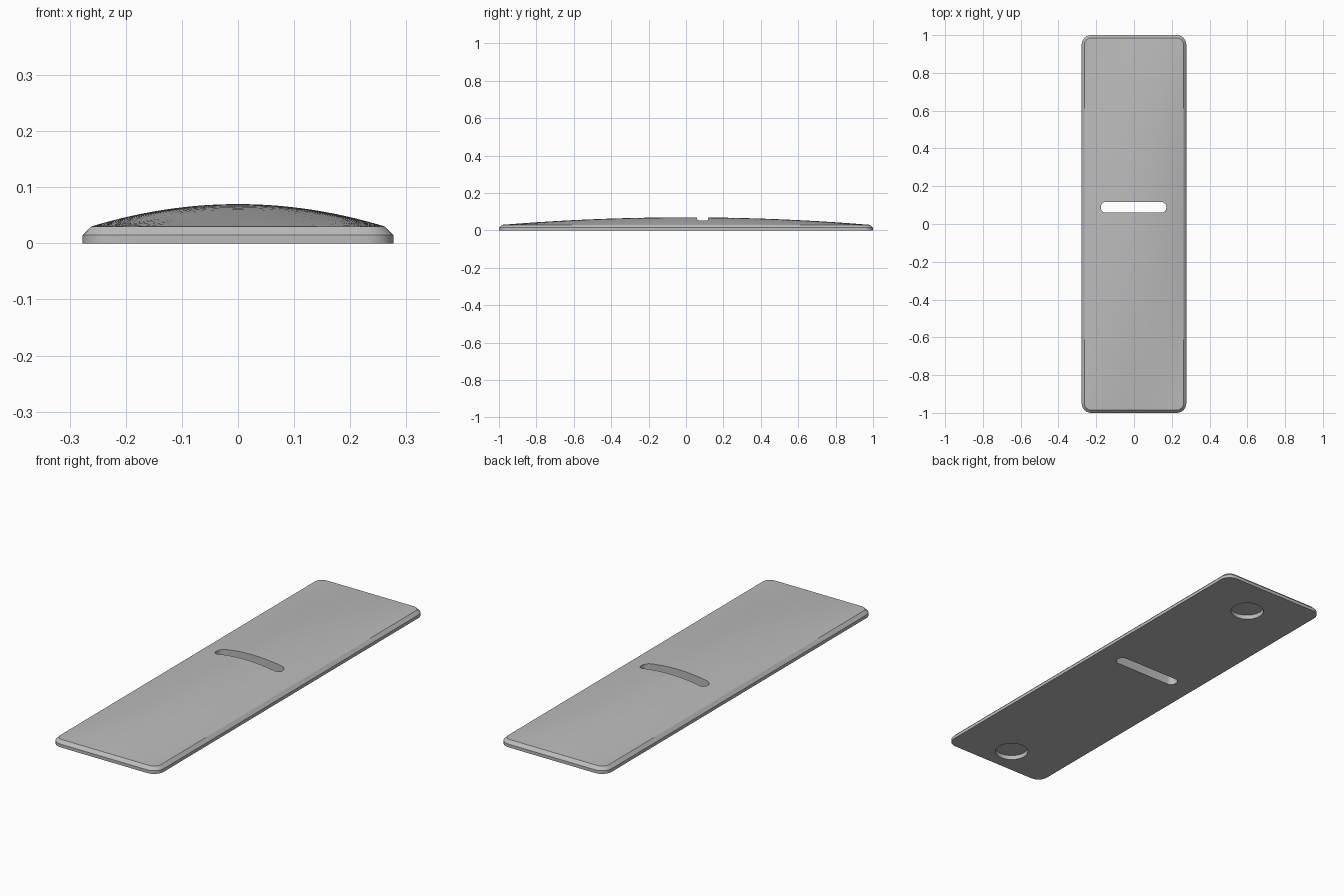
import bpy, bmesh, math

cube = bpy.data.objects.get("Cube")
if cube:
    bpy.data.objects.remove(cube, do_unlink=True)

HALF_W, HALF_L, CORNER = 0.277, 1.0, 0.05
CHAMFER, RIM_Z, RISE = 0.015, 0.03, 0.04

grey = bpy.data.materials.new("plain_grey")
grey.use_nodes = True
grey.diffuse_color = (0.5, 0.5, 0.5, 1)
grey.node_tree.nodes["Principled BSDF"].inputs["Base Color"].default_value = (0.5, 0.5, 0.5, 1)


def outline(w, l, r, x_steps=1, y_steps=1, arc=6):
    """Rounded rectangle, counter-clockwise, with subdivided sides."""
    corners = []
    for i, (sx, sy) in enumerate([(1, 1), (-1, 1), (-1, -1), (1, -1)]):
        angles = [math.pi / 2 * (i + k / arc) for k in range(arc + 1)]
        corners.append([(sx * (w - r) + r * math.cos(a),
                         sy * (l - r) + r * math.sin(a)) for a in angles])
    points = []
    for i, corner in enumerate(corners):
        points += corner
        (ax, ay), (bx, by) = corner[-1], corners[(i + 1) % 4][0]
        steps = x_steps if i % 2 == 0 else y_steps
        for k in range(1, steps):
            t = k / steps
            points.append((ax + (bx - ax) * t, ay + (by - ay) * t))
    return points


def loft(name, rings, apex=None):
    """Closed solid through stacked rings, capped flat or with an apex."""
    bm = bmesh.new()
    loops = [[bm.verts.new(p) for p in ring] for ring in rings]
    n = len(loops[0])
    bm.faces.new(loops[0][::-1])
    for low, high in zip(loops, loops[1:]):
        for i in range(n):
            j = (i + 1) % n
            bm.faces.new((low[i], low[j], high[j], high[i]))
    if apex:
        tip = bm.verts.new(apex)
        for i in range(n):
            bm.faces.new((loops[-1][i], loops[-1][(i + 1) % n], tip))
    else:
        bm.faces.new(loops[-1])
    mesh = bpy.data.meshes.new(name)
    bm.to_mesh(mesh)
    bm.free()
    mesh.materials.append(grey)
    obj = bpy.data.objects.new(name, mesh)
    bpy.context.collection.objects.link(obj)
    return obj


def prism(name, points, x, y, z0, z1):
    return loft(name, [[(x + px, y + py, z) for px, py in points] for z in (z0, z1)])


# Plate: straight wall, chamfered rim, then a gently domed top
W, L = HALF_W - CHAMFER, HALF_L - CHAMFER


def dome(x, y):
    return RIM_Z + RISE * max(0, 1 - (x / W) ** 2) * max(0, 1 - (y / L) ** 2)


base = outline(HALF_W, HALF_L, CORNER, 10, 24)
top = outline(W, L, CORNER - CHAMFER, 10, 24)
rings = [[(x, y, z) for x, y in base] for z in (0, RIM_Z - CHAMFER)]
for k in range(14):
    s = 1 - k / 14
    rings.append([(x * s, y * s, dome(x * s, y * s)) for x, y in top])
plate = loft("strap_plate", rings, (0, 0, dome(0, 0)))

# Cutters: cross slot through the plate, two round recesses underneath
circle = outline(0.074, 0.074, 0.074 - 1e-4, arc=10)
cutters = [
    prism("slot_cutter", outline(0.173, 0.0285, 0.026), -0.002, 0.0885, -0.1, 0.2),
    prism("back_recess_cutter", circle, 0, 0.805, -0.05, 0.021),
    prism("front_recess_cutter", circle, 0, -0.87, -0.05, 0.021),
]

bpy.context.view_layer.objects.active = plate
for cutter in cutters:
    cutter.hide_render = True
    mod = plate.modifiers.new(cutter.name, "BOOLEAN")
    mod.operation, mod.solver, mod.object = "DIFFERENCE", "EXACT", cutter
    bpy.ops.object.modifier_apply(modifier=mod.name)
    bpy.data.objects.remove(cutter, do_unlink=True)

# Smooth dome with crisp rims
bpy.ops.object.select_all(action="DESELECT")
plate.select_set(True)
bpy.ops.object.shade_smooth_by_angle(angle=math.radians(25))
